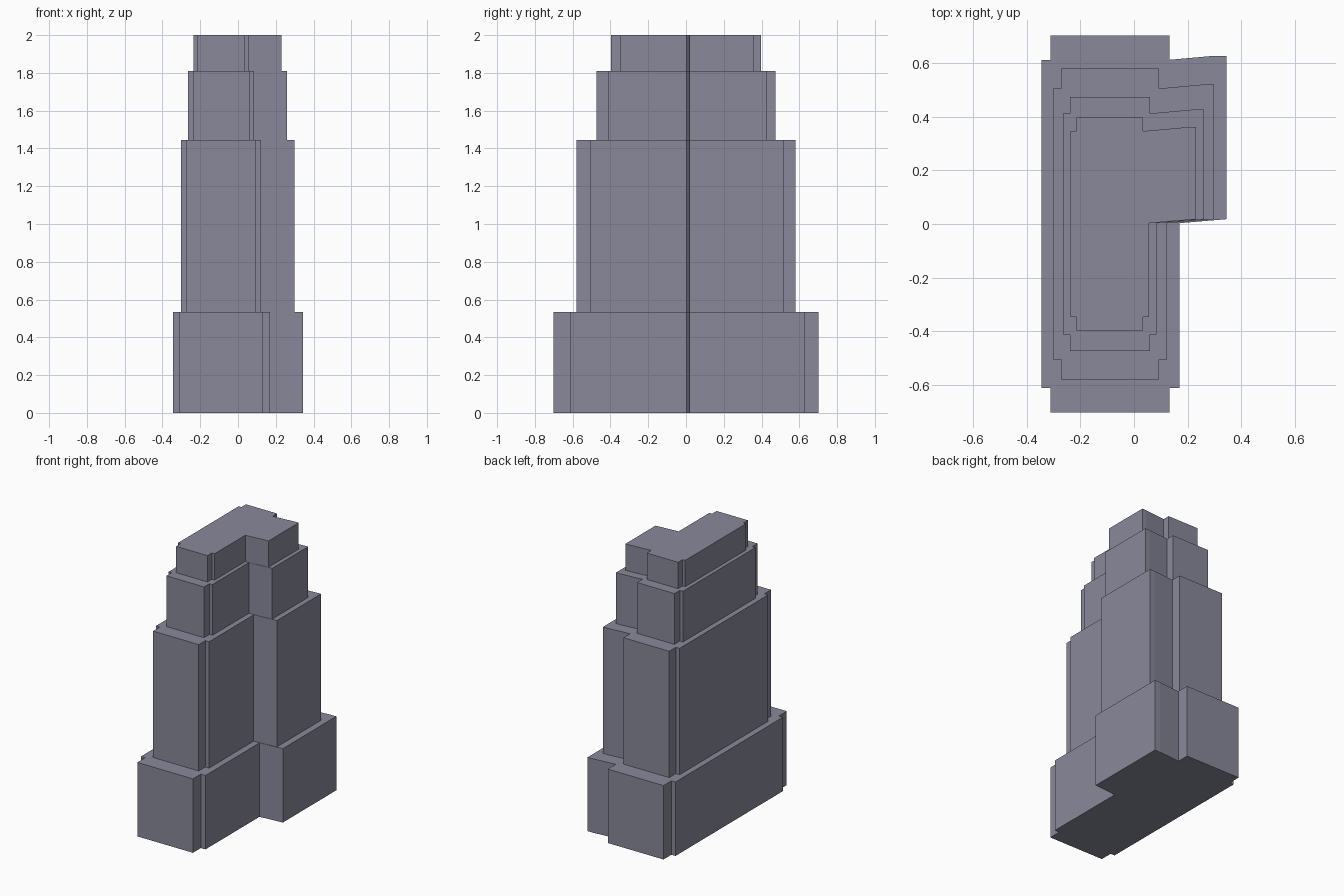
import bpy, bmesh

if "Cube" in bpy.data.objects:
    bpy.data.objects.remove(bpy.data.objects["Cube"])

stone = bpy.data.materials.new("blue_grey_concrete")
stone.diffuse_color = (0.25, 0.25, 0.325, 1.0)
stone.use_nodes = True
stone.node_tree.nodes["Principled BSDF"].inputs["Base Color"].default_value = stone.diffuse_color


def tier(name, z0, z1, left, right, inset_l, inset_r, end, shoulder, wing):
    """Extrude one stepped storey block: long slab, narrower ends, side wing."""
    outline = [
        (inset_l, -end), (inset_r, -end),              # front bay
        (inset_r, -shoulder), (right, -shoulder),      # front right notch
        (right, 0.003), (wing, 0.018),                 # wing front wall
        (wing, shoulder + 0.015), (wing - 0.045 * wing / 0.345, shoulder + 0.015),
        (inset_r, shoulder),                           # wing back wall
        (inset_r, end), (inset_l, end),                # back bay
        (inset_l, shoulder), (left, shoulder),         # back left notch
        (left, -shoulder), (inset_l, -shoulder),       # front left notch
    ]
    bm = bmesh.new()
    base = bm.faces.new([bm.verts.new((x, y, z0)) for x, y in outline])
    top = bmesh.ops.extrude_face_region(bm, geom=[base], use_keep_orig=True)
    for v in top["geom"]:
        if isinstance(v, bmesh.types.BMVert):
            v.co.z = z1
    bmesh.ops.recalc_face_normals(bm, faces=bm.faces)
    mesh = bpy.data.meshes.new(name)
    bm.to_mesh(mesh)
    bm.free()
    mesh.materials.append(stone)
    bpy.context.collection.objects.link(bpy.data.objects.new(name, mesh))


# Four setbacks from the ground up
tier("base_tier", 0, 0.533, -0.345, 0.169, -0.312, 0.132, 0.702, 0.612, 0.345)
tier("main_tier", 0.533, 1.444, -0.302, 0.123, -0.272, 0.093, 0.580, 0.505, 0.298)
tier("upper_tier", 1.444, 1.810, -0.264, 0.084, -0.239, 0.060, 0.473, 0.412, 0.260)
tier("crown_tier", 1.810, 2.0, -0.236, 0.056, -0.215, 0.034, 0.397, 0.346, 0.231)
